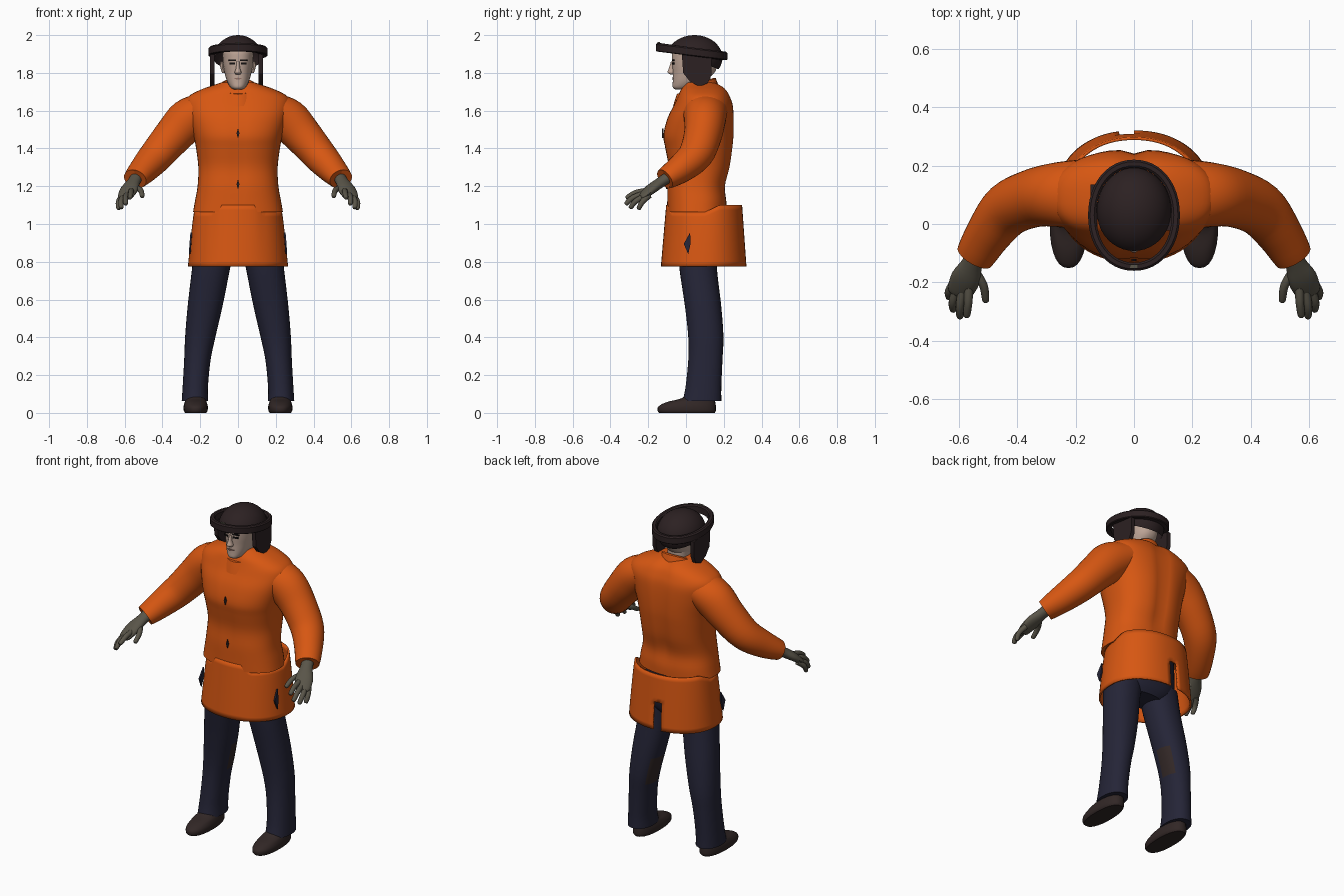
import bpy, bmesh, math
from mathutils import Vector

if "Cube" in bpy.data.objects:
    bpy.data.objects.remove(bpy.data.objects["Cube"])

def material(name, rgb):
    m = bpy.data.materials.new(name)
    m.diffuse_color = (*rgb, 1)
    m.use_nodes = True
    m.node_tree.nodes["Principled BSDF"].inputs["Base Color"].default_value = m.diffuse_color
    return m

ORANGE = material("orange cloth", (0.68, 0.095, 0.006))
NAVY = material("navy cloth", (0.018, 0.018, 0.038))
BROWN = material("dark brown leather", (0.025, 0.015, 0.016))
SHOE = material("shoe brown", (0.031, 0.02, 0.019))
GLOVE = material("grey glove", (0.10, 0.09, 0.066))
SKIN = material("skin", (0.52, 0.38, 0.31))
BLACK = material("black", (0.007, 0.006, 0.006))
LIP = material("lip", (0.28, 0.16, 0.13))

def finish(name, bm, mats, angle=40):
    bmesh.ops.recalc_face_normals(bm, faces=bm.faces)
    me = bpy.data.meshes.new(name)
    bm.to_mesh(me)
    bm.free()
    for m in mats:
        me.materials.append(m)
    ob = bpy.data.objects.new(name, me)
    bpy.context.collection.objects.link(ob)
    bpy.ops.object.select_all(action='DESELECT')
    ob.select_set(True)
    bpy.context.view_layer.objects.active = ob
    bpy.ops.object.shade_smooth_by_angle(angle=math.radians(angle))
    return ob

def smooth_rows(pts, steps=4):
    """Catmull-Rom interpolation of number tuples."""
    out = []
    for i in range(len(pts) - 1):
        p = [pts[max(0, min(len(pts) - 1, i + k))] for k in (-1, 0, 1, 2)]
        for s in range(steps):
            t = s / steps
            out.append([0.5 * (2*b + (c-a)*t + (2*a-5*b+4*c-d)*t*t + (3*b-a-3*c+d)*t**3)
                        for a, b, c, d in zip(*p)])
    return out + [list(pts[-1])]

def oval(n, e):
    for i in range(n):
        a = 2 * math.pi * i / n
        c, s = math.cos(a), math.sin(a)
        yield (math.copysign(abs(c) ** (2/e), c), math.copysign(abs(s) ** (2/e), s))

def skin_rows(rows, caps=True):
    bm = bmesh.new()
    vs = [[bm.verts.new(p) for p in r] for r in rows]
    n = len(vs[0])
    for a, b in zip(vs, vs[1:]):
        for i in range(n):
            bm.faces.new((a[i], a[(i+1) % n], b[(i+1) % n], b[i]))
    if caps:
        bm.faces.new(vs[0])
        bm.faces.new(vs[-1])
    return bm

def stack(rings, n=36, e=2.3, steps=4):
    """Horizontal rings: centre x, half width, front y, back y, height."""
    return [[(cx + hx*c, (yf+yb)/2 + (yb-yf)/2*s, z) for c, s in oval(n, e)]
            for cx, hx, yf, yb, z in smooth_rows(rings, steps)]

def tube(path, n=20, steps=4):
    """Rings across a path: x, y, z, side radius, upper radius."""
    p = smooth_rows(path, steps)
    rows = []
    for i, q in enumerate(p):
        t = (Vector(p[min(i+1, len(p)-1)][:3]) - Vector(p[max(i-1, 0)][:3])).normalized()
        side = t.cross(Vector((0, 0, 1))).normalized()
        up = side.cross(t)
        rows.append([Vector(q[:3]) + side*q[3]*c + up*q[4]*s for c, s in oval(n, 2)])
    return rows

def mirror(rows, s):
    return [[(p[0]*s, p[1], p[2]) for p in r] for r in rows]

def plate(name, outline, depth, mat):
    """Extrude an outline of 3D points along a depth vector."""
    bm = bmesh.new()
    f = bm.faces.new([bm.verts.new(p) for p in outline])
    r = bmesh.ops.extrude_face_region(bm, geom=[f])
    vs = [v for v in r["geom"] if isinstance(v, bmesh.types.BMVert)]
    bmesh.ops.translate(bm, verts=vs, vec=depth)
    return finish(name, bm, [mat], 30)

# Jacket body, with a spine crease and a soft chest crease
rows = stack([(0, .238, -.10, .215, 1.063), (0, .228, -.10, .215, 1.12), (0, .214, -.10, .21, 1.2),
              (0, .21, -.095, .235, 1.3), (0, .222, -.112, .25, 1.4), (0, .236, -.122, .256, 1.47),
              (0, .262, -.10, .256, 1.56), (0, .278, -.065, .25, 1.63), (0, .262, -.045, .235, 1.675),
              (0, .20, -.03, .215, 1.71), (0, .13, -.01, .185, 1.735), (0, .085, .0, .15, 1.75)], 48, 2.4)
for r in rows:
    for i, (x, y, z) in enumerate(r):
        k = max(0, min(1, (z - 1.1) / .15)) * math.exp(-(x / .035) ** 2)
        r[i] = (x, y - .016*k if y > .1 else y + .006*k, z)
finish("jacket", skin_rows(rows), [ORANGE])

# Collar, tilted down toward the front
rows = []
for r, dz in ((.118, -.04), (.108, -.005), (.098, .025), (.086, .027), (.08, -.01)):
    rows.append([(r*c, .055 + r*1.05*s, 1.705 + dz + .042*s) for c, s in oval(32, 2)])
finish("collar", skin_rows(rows, False), [ORANGE])

# Skirt of the coat: open tube, raised rim front and back, rear slit
rows, N = [], 72
for t in [i / 12 for i in range(13)]:
    row = []
    for c, s in oval(N, 2.15):
        x = c * (.232 + .033 * (1-t) ** .8)
        raised = max(0, min(1, (.13 - abs(x)) / .03)) if s < 0 else min(1, s * 2.5)
        y = .1 + (.197 + .023*(1-t))*s if s > 0 else .1 + (.205 + .028*(1-t))*s
        row.append((x, y, .775 + t * (.288 + .038*raised)))
    rows.append(row)
bm = skin_rows(rows, False)
slit = [f for f in bm.faces if f.calc_center_median().y > .2
        and -.05 < f.calc_center_median().x < 0 and f.calc_center_median().z < .95]
bmesh.ops.delete(bm, geom=slit, context='FACES')
skirt = finish("coat_skirt", bm, [ORANGE])
mod = skirt.modifiers.new("thickness", 'SOLIDIFY')
mod.thickness = .01
mod.offset = -1

# Fastener slits down the front
for z, y in ((1.48, -.119), (1.21, -.098)):
    plate("front_fastener", [(-.008, y, z), (0, y, z-.026), (.008, y, z), (0, y, z+.026)], (0, -.007, 0), BROWN)

# Hips hidden under the skirt
finish("hips", skin_rows(stack([(0, .12, -.01, .15, .79), (0, .2, -.05, .18, .86),
                                (0, .2, -.07, .19, 1.08)])), [NAVY])

for s, tag in ((1, "right"), (-1, "left")):
    # Trouser leg with a leather patch on the inner knee
    rows = stack([(.228, .07, -.018, .187, .062), (.226, .067, -.002, .187, .14), (.215, .07, .012, .193, .28),
                  (.20, .08, .012, .198, .4), (.175, .092, -.005, .187, .56), (.145, .1, -.033, .165, .75),
                  (.125, .105, -.045, .16, .88)], 32, 2.2, 6)
    bm = skin_rows(mirror(rows, s))
    bm.normal_update()
    for f in bm.faces:
        c = f.calc_center_median()
        if .33 < c.z < .49 and .08 < c.y < .17 and s*c.x < .17:
            f.material_index = 1
    finish(tag + "_trouser_leg", bm, [NAVY, SHOE])
    # Shoe
    rows = stack([(.224, .056, -.142, .152, 0), (.224, .063, -.15, .158, .012), (.224, .064, -.145, .158, .035),
                  (.224, .058, -.10, .155, .058), (.224, .052, -.03, .15, .075), (.224, .048, .01, .145, .10)], 28, 2.3)
    finish(tag + "_shoe", skin_rows(mirror(rows, s)), [SHOE])
    # Side slit on the skirt
    plate(tag + "_skirt_slit", [(s*.251, .012, .84), (s*.248, -.012, .895), (s*.243, .022, .955),
                                (s*.247, .024, .895)], (s*.009, 0, 0), NAVY)
    # Sleeve, ending in a hollow cuff
    rows = tube([(.19, .1, 1.595, .12, .10), (.265, .1, 1.55, .11, .113), (.345, .088, 1.465, .1, .102),
                 (.43, .05, 1.365, .093, .09), (.495, -.03, 1.292, .079, .076), (.545, -.112, 1.238, .066, .056),
                 (.538, -.10, 1.246, .054, .046)], 28)
    finish(tag + "_sleeve", skin_rows(mirror(rows[:-4] + rows[-1:], s)), [ORANGE])
    # Gloved hand: palm, fingers and thumb
    palm = tube([(.535, -.09, 1.25, .034, .03), (.553, -.135, 1.22, .036, .028),
                 (.575, -.185, 1.185, .05, .026), (.595, -.23, 1.148, .044, .019), (.6, -.243, 1.138, .03, .012)], 18)
    finish(tag + "_palm", skin_rows(mirror(palm, s)), [GLOVE])
    fingers = [((.565, -.215, 1.175), (.567, -.268, 1.165), (.572, -.312, 1.14)),
               ((.585, -.22, 1.16), (.595, -.28, 1.14), (.595, -.316, 1.108)),
               ((.603, -.212, 1.15), (.619, -.265, 1.122), (.618, -.293, 1.088)),
               ((.612, -.195, 1.15), (.632, -.23, 1.118), (.632, -.25, 1.083)),
               ((.545, -.16, 1.195), (.515, -.21, 1.178), (.507, -.26, 1.148))]
    for i, (a, b, c) in enumerate(fingers):
        tip = Vector(c) + (Vector(c) - Vector(b)).normalized() * .007
        f = tube([(*a, .016, .016), (*b, .0145, .0145), (*c, .012, .012), (*tip, .004, .004)], 12)
        finish(tag + ("_thumb" if i == 4 else "_finger"), skin_rows(mirror(f, s)), [GLOVE])
    # Eye, eyebrow and ear
    for nm, z, h, w in (("eye", 1.85, .005, .014), ("eyebrow", 1.868, .004, .02)):
        x0, x1 = s*(.031 - w), s*(.031 + w)
        plate(f"{tag}_{nm}", [(x0, -.067, z-h), (x1, -.06, z-h), (x1, -.06, z+h), (x0, -.067, z+h)],
              (0, -.008, 0), BLACK)
    ear = stack([(s*.078, .006, .04, .06, 1.80), (s*.082, .012, .03, .075, 1.83), (s*.084, .012, .03, .075, 1.86)], 12)
    finish(tag + "_ear", skin_rows(ear), [SKIN])
    # Ear flap hanging from the helmet
    x = .108 if s > 0 else -.148
    plate(tag + "_ear_flap", [(x, y, z) for y, z in ((-.022, 1.90), (.135, 1.88), (.135, 1.79), (.115, 1.745),
                              (.07, 1.728), (.02, 1.755), (-.015, 1.80))], (.024, 0, 0), BROWN)

# Neck and head
finish("neck", skin_rows(stack([(0, .07, .0, .14, 1.64), (0, .06, .0, .13, 1.72), (0, .06, .0, .13, 1.80)])), [SKIN])
finish("head", skin_rows(stack([(0, .022, -.055, .01, 1.712), (0, .04, -.07, .05, 1.724), (0, .058, -.07, .10, 1.755),
                                (0, .071, -.07, .15, 1.80), (0, .078, -.073, .165, 1.84), (0, .081, -.075, .17, 1.88),
                                (0, .08, -.07, .17, 1.92), (0, .05, -.03, .13, 1.96)])), [SKIN])
finish("nose", skin_rows(stack([(0, .012, -.083, -.05, 1.792), (0, .018, -.098, -.05, 1.803),
                                (0, .011, -.091, -.05, 1.825), (0, .008, -.08, -.05, 1.86)], 14)), [SKIN])
plate("mouth", [(-.024, -.063, 1.77), (0, -.068, 1.764), (.024, -.063, 1.77), (0, -.068, 1.775)], (0, -.008, 0), LIP)

# Helmet dome, trimmed on a slope so it drops behind the head
bm = bmesh.new()
bmesh.ops.create_uvsphere(bm, u_segments=40, v_segments=24, radius=1)
for v in bm.verts:
    v.co = Vector((v.co.x*.127, .045 + v.co.y*.148, 1.88 + v.co.z*.12))
bmesh.ops.bisect_plane(bm, geom=bm.verts[:] + bm.edges[:] + bm.faces[:], plane_co=(0, .05, 1.868),
                       plane_no=(0, .4, 1), clear_inner=True)
finish("helmet_dome", bm, [BROWN])

# Padded band around the helmet, higher at the front
rows = []
for off, dz in ((-.002, -.022), (.003, -.018), (.003, .016), (-.004, .023), (-.018, .023), (-.025, .016), (-.025, -.022)):
    rows.append([((.154+off)*c, .03 + (.187+off)*s, 1.912 + dz - .023*s) for c, s in oval(48, 2.1)])
finish("helmet_band", skin_rows(rows + rows[:1], False), [BROWN])
plate("band_buckle", [(-.014, -.15, 1.957), (.014, -.15, 1.957), (.014, -.138, 1.957), (-.014, -.138, 1.957)],
      (0, 0, .006), GLOVE)
